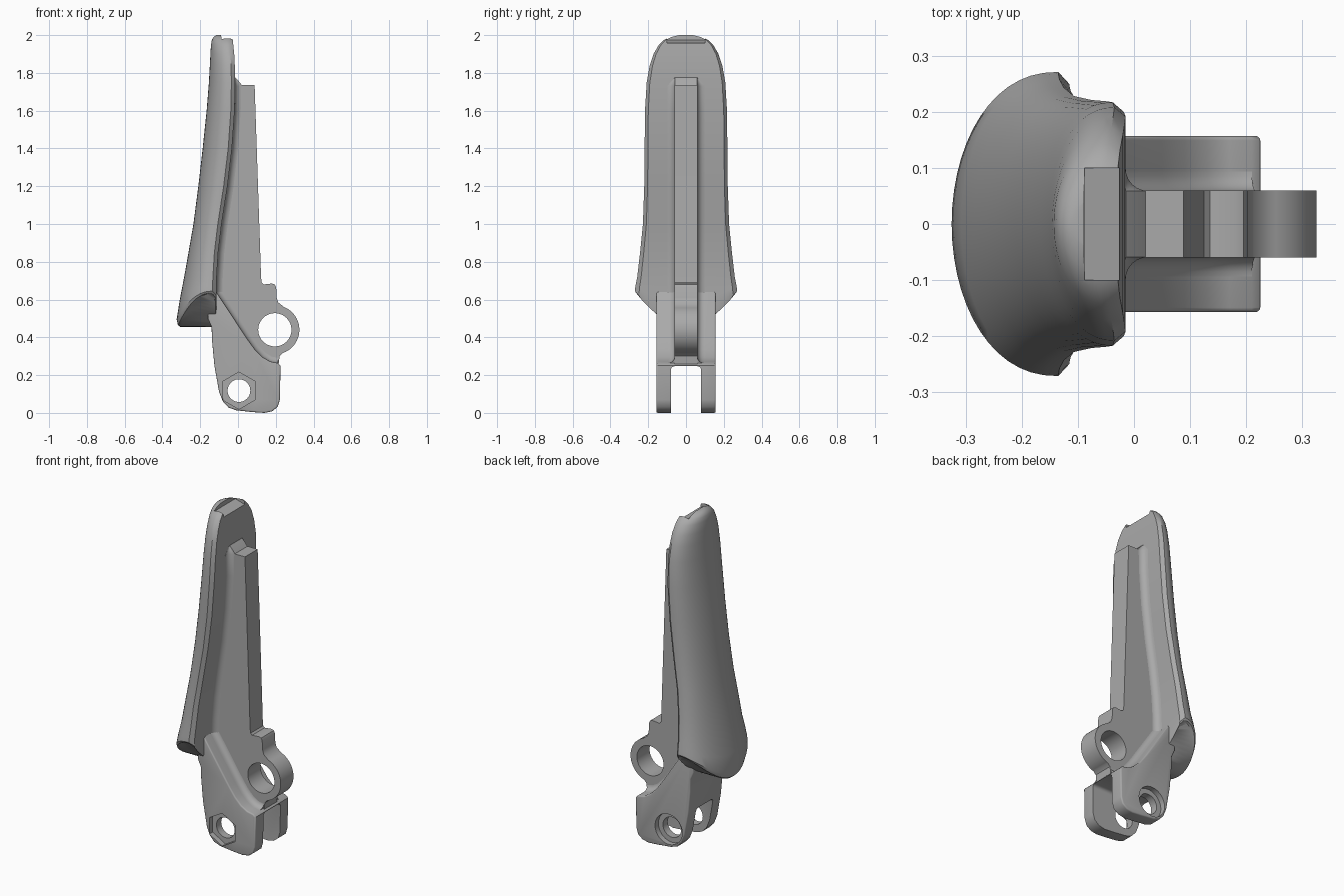
import bpy, bmesh, math
from mathutils import Vector

if "Cube" in bpy.data.objects:
    bpy.data.objects.remove(bpy.data.objects["Cube"])

GREY = (0.40, 0.40, 0.40, 1)
metal = bpy.data.materials.new("satin grey metal")
metal.use_nodes = True
metal.diffuse_color = GREY
metal.node_tree.nodes["Principled BSDF"].inputs["Base Color"].default_value = GREY


def finish(name, bm):
    bmesh.ops.recalc_face_normals(bm, faces=bm.faces)
    mesh = bpy.data.meshes.new(name)
    bm.to_mesh(mesh)
    bm.free()
    mesh.materials.append(metal)
    ob = bpy.data.objects.new(name, mesh)
    bpy.context.collection.objects.link(ob)
    return ob


def prism(name, profile, y0, y1, bevel=0):
    """Extrude an x-z outline along y."""
    bm = bmesh.new()
    face = bm.faces.new([bm.verts.new((x, y0, z)) for x, z in profile])
    ext = bmesh.ops.extrude_face_region(bm, geom=[face])["geom"]
    bmesh.ops.translate(bm, vec=(0, y1 - y0, 0),
                        verts=[g for g in ext if isinstance(g, bmesh.types.BMVert)])
    if bevel:
        rim = [e for e in bm.edges if abs(e.verts[0].co.y - e.verts[1].co.y) < 1e-5]
        bmesh.ops.bevel(bm, geom=rim, offset=bevel, segments=3, profile=0.5,
                        affect='EDGES', clamp_overlap=True)
    return finish(name, bm)


def arc(cx, cz, r, a0, a1, n):
    return [(cx + r * math.cos(math.radians(a0 + (a1 - a0) * i / n)),
             cz + r * math.sin(math.radians(a0 + (a1 - a0) * i / n))) for i in range(n + 1)]


def circle(cx, cz, r, n=48):
    return arc(cx, cz, r, 90, 450, n)[:-1]


def box(name, x0, x1, y0, y1, z0, z1):
    return prism(name, [(x0, z0), (x1, z0), (x1, z1), (x0, z1)], y0, y1)


def cut(ob, cutter):
    cutter.hide_render = True
    mod = ob.modifiers.new("cut", 'BOOLEAN')
    mod.operation, mod.solver, mod.object = 'DIFFERENCE', 'EXACT', cutter
    bpy.context.view_layer.objects.active = ob
    bpy.ops.object.modifier_apply(modifier=mod.name)
    bpy.data.objects.remove(cutter)


def smooth(ob, angle=35):
    bpy.ops.object.select_all(action='DESELECT')
    ob.select_set(True)
    bpy.context.view_layer.objects.active = ob
    bpy.ops.object.shade_smooth_by_angle(angle=math.radians(angle))


# Grip blade: D-shaped sections as height, outer x, inner x, half width, side lift
STATIONS = [
    (0.455, -0.305, -0.125, 0.250, 0.175), (0.465, -0.318, -0.118, 0.264, 0.170),
    (0.495, -0.325, -0.115, 0.271, 0.150), (0.60, -0.308, -0.115, 0.268, 0.07),
    (0.72, -0.285, -0.113, 0.258, 0), (0.85, -0.262, -0.105, 0.243, 0),
    (1.00, -0.236, -0.087, 0.228, 0), (1.20, -0.210, -0.056, 0.221, 0),
    (1.40, -0.187, -0.032, 0.219, 0), (1.60, -0.166, -0.018, 0.217, 0),
    (1.75, -0.154, -0.015, 0.208, 0), (1.84, -0.149, -0.017, 0.192, 0),
    (1.90, -0.146, -0.020, 0.172, 0), (1.95, -0.143, -0.025, 0.143, 0),
    (1.975, -0.138, -0.028, 0.116, 0), (1.99, -0.130, -0.031, 0.085, 0),
    (2.00, -0.115, -0.035, 0.045, 0)]
N = 28
bm = bmesh.new()
rings = []
for z, xo, xi, w, lift in STATIONS:
    angles = [math.pi * (i / N - 0.5) for i in range(N + 1)]
    edge = xi - 0.02
    outer = [(edge - (edge - xo) * math.cos(t) ** 0.9 if abs(t) < 1.57 else edge,
              w * math.sin(t)) for t in angles]
    inner = [(xi, w * 0.92 * math.sin(t)) for t in reversed(angles)]
    rings.append([bm.verts.new((x, y, z + lift * (y / w) ** 2)) for x, y in outer + inner])
M = 2 * N + 2
for a, b in zip(rings, rings[1:]):
    for i in range(M):
        j = (i + 1) % M
        bm.faces.new((a[i], a[j], b[j], b[i]))
for ring in (rings[0], rings[-1]):
    for i in range(N):
        bm.faces.new((ring[i], ring[i + 1], ring[M - 2 - i], ring[M - 1 - i]))
blade = finish("grip_blade", bm)

# Tip notch with a sloping floor
cut(blade, prism("notch_cutter", [(-0.088, 1.975), (0.05, 1.935), (0.05, 2.1), (-0.093, 2.1)],
                 -0.1, 0.1))
smooth(blade)

# Central web with the link eye
EYE = (0.195, 0.44)
outline = [(-0.08, 1.735), (0.088, 1.735), (0.122, 0.72), (0.125, 0.69), (0.135, 0.68),
           (0.18, 0.685), (0.195, 0.68), (0.202, 0.665), (0.205, 0.61), (0.213, 0.585)]
outline += arc(*EYE, 0.13, 68, -72, 28)
outline += [(0.22, 0.30), (0.215, 0.255), (0.0, 0.255), (-0.12, 0.40), (-0.18, 0.55), (-0.17, 0.9)]
web = prism("central_web", outline, -0.06, 0.06)
cut(web, prism("eye_cutter", circle(*EYE, 0.088), -0.2, 0.2))
smooth(web)

# Fork body
slope = [(0.225, 0.25), (0.21, 0.264), (0.17, 0.272), (0.13, 0.295), (0.09, 0.335),
         (0.05, 0.39), (-0.115, 0.64)]
body_outline = [(-0.15, 0.62), (-0.16, 0.50), (-0.14, 0.455), (-0.137, 0.38), (-0.125, 0.25),
                (-0.10, 0.11), (-0.08, 0.06), (-0.05, 0.028), (-0.01, 0.014), (0.08, 0.004),
                (0.14, 0.0), (0.18, 0.008), (0.21, 0.032), (0.222, 0.07)] + slope
body = prism("fork_body", body_outline, -0.157, 0.157, bevel=0.008)
slot = box("slot_cutter", -0.5, 0.5, -0.08, 0.08, -0.3, 0.247)
bm = bmesh.new()
bm.from_mesh(slot.data)
top = [e for e in bm.edges if all(v.co.z > 0.2 for v in e.verts)
       and abs(e.verts[0].co.x - e.verts[1].co.x) > 0.5]
bmesh.ops.bevel(bm, geom=top, offset=0.02, segments=4, profile=0.5, affect='EDGES')
bm.to_mesh(slot.data)
bm.free()
cut(body, slot)

# Pivot bore, hexagonal nut pocket and round bolt-head pocket
PIVOT = (0.005, 0.118)
cut(body, prism("bore_cutter", circle(*PIVOT, 0.06), -0.3, 0.3))
cut(body, prism("nut_cutter", circle(*PIVOT, 0.098, 6), -0.3, -0.125))
cut(body, prism("bolt_cutter", circle(*PIVOT, 0.09), 0.125, 0.3))
smooth(body)


# Concave fillets where the web meets the blade and the fork
def fillet(name, path, radius):
    """Path holds x, z and a size factor; the fillet rises toward +x of the path."""
    bm = bmesh.new()
    loops = []
    for k, (x, z, s) in enumerate(path):
        before, after = path[max(k - 1, 0)], path[min(k + 1, len(path) - 1)]
        run = Vector((after[0] - before[0], after[1] - before[1])).normalized()
        nx, nz = run.y, -run.x
        r = radius * s
        side = [(r * (1 - math.cos(a)), 0.059 + r * (1 - math.sin(a)))
                for a in (math.pi / 2 * i / 6 for i in range(7))]
        side = [(-0.01, 0.059 + r)] + side
        section = side + [(h, -y) for h, y in reversed(side)]
        loops.append([bm.verts.new((x + nx * h, y, z + nz * h)) for h, y in section])
    n = len(loops[0])
    for a, b in zip(loops, loops[1:]):
        for i in range(n):
            bm.faces.new((a[i], a[(i + 1) % n], b[(i + 1) % n], b[i]))
    bm.faces.new(loops[0])
    bm.faces.new(loops[-1])
    smooth(finish(name, bm))


blade_line = [(xi, z, 1) for z, xo, xi, w, lift in STATIONS if 0.65 < z < 1.7]
fillet("blade_fillet", [(-0.115, 0.62, 1)] + blade_line
       + [(-0.015, 1.73, 1), (-0.015, 1.75, 0.6), (-0.016, 1.775, 0.05)], 0.04)
fillet("fork_fillet", [(x, z, 1) for x, z in slope[1:]], 0.035)
